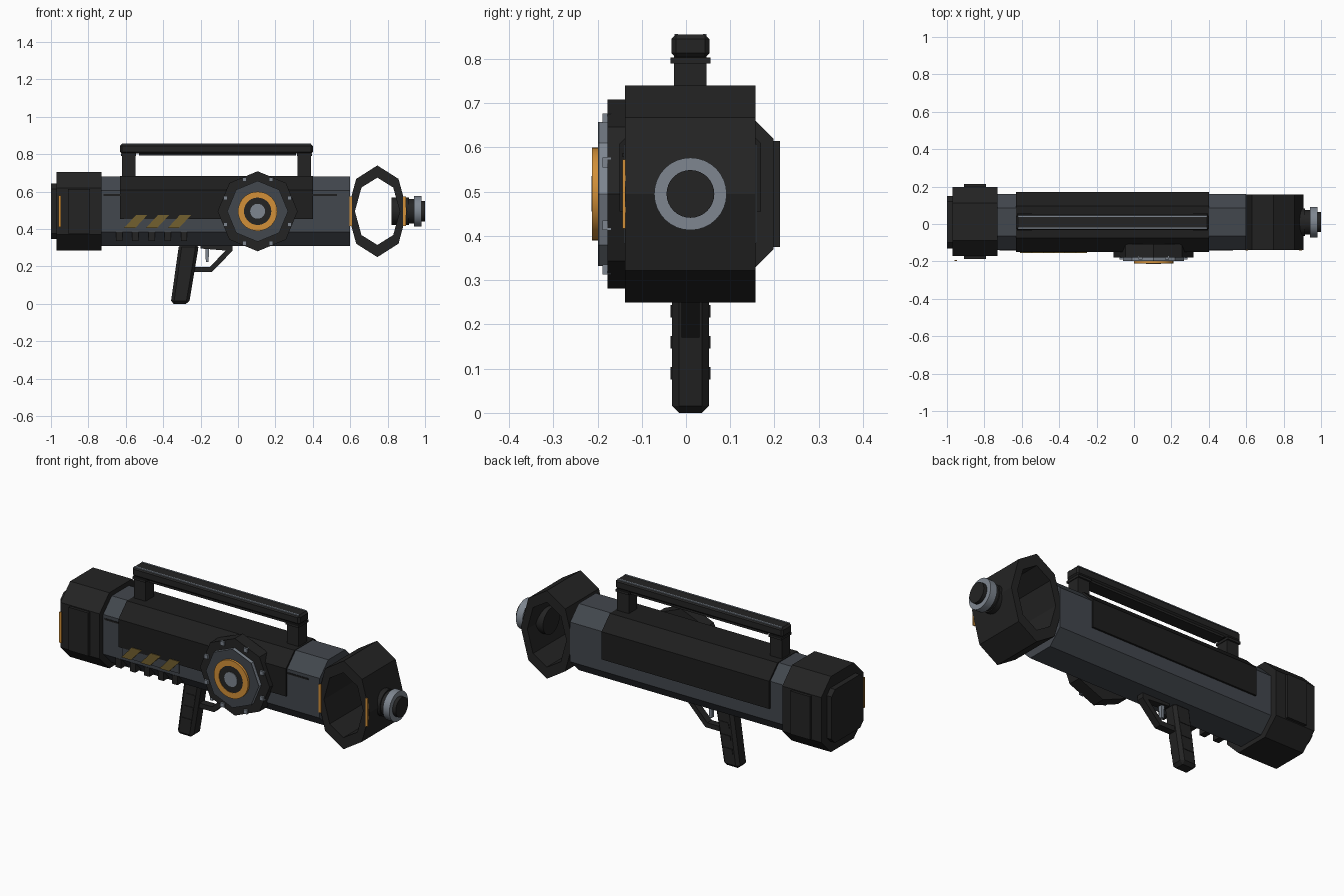
import bpy, math
from mathutils import Vector

if "Cube" in bpy.data.objects:
    bpy.data.objects.remove(bpy.data.objects["Cube"])

CY, CZ = 0.01, 0.495   # tube axis


def material(name, rgb):
    m = bpy.data.materials.new(name)
    m.diffuse_color = (*rgb, 1)
    m.use_nodes = True
    m.node_tree.nodes["Principled BSDF"].inputs["Base Color"].default_value = m.diffuse_color
    return m


DARK = material("charcoal", (0.017, 0.017, 0.017))
COVER = material("soft_black", (0.013, 0.013, 0.013))
BODY = material("slate_grey", (0.055, 0.063, 0.075))
STEEL = material("steel_grey", (0.21, 0.24, 0.28))
ORANGE = material("orange", (0.65, 0.28, 0.04))
OLIVE = material("faded_yellow", (0.17, 0.115, 0.028))


def place(axis, u, v, w):
    """Profile (u, v) swept along axis at position w."""
    return {"x": (w, u, v), "y": (u, w, v), "z": (u, v, w)}[axis]


def finish(name, verts, faces, mat, bevel=0, smooth=False):
    me = bpy.data.meshes.new(name)
    me.from_pydata(verts, [], faces)
    me.materials.append(mat)
    ob = bpy.data.objects.new(name, me)
    bpy.context.collection.objects.link(ob)
    bpy.ops.object.select_all(action="DESELECT")
    ob.select_set(True)
    bpy.context.view_layer.objects.active = ob
    bpy.ops.object.mode_set(mode="EDIT")
    bpy.ops.mesh.select_all(action="SELECT")
    bpy.ops.mesh.normals_make_consistent(inside=False)
    bpy.ops.object.mode_set(mode="OBJECT")
    if bevel:
        b = ob.modifiers.new("bevel", "BEVEL")
        b.width, b.segments = bevel, 1
    if smooth:
        bpy.ops.object.shade_smooth_by_angle(angle=math.radians(35))
    return ob


def prism(name, pts, axis, a, b, mat, bevel=0, smooth=False):
    n = len(pts)
    verts = [place(axis, u, v, w) for w in (a, b) for u, v in pts]
    faces = [tuple(range(n)), tuple(range(n, 2 * n))]
    faces += [(i, (i + 1) % n, n + (i + 1) % n, n + i) for i in range(n)]
    return finish(name, verts, faces, mat, bevel, smooth)


def ring(name, outer, inner, axis, a, b, mat, smooth=False):
    n = len(outer)
    verts = [place(axis, u, v, w) for w in (a, b) for p in (outer, inner) for u, v in p]
    faces = []
    for i in range(n):
        j = (i + 1) % n
        for p, q in ((0, 1), (1, 3), (3, 2), (2, 0)):
            faces.append((p * n + i, p * n + j, q * n + j, q * n + i))
    return finish(name, verts, faces, mat, 0, smooth)


def box(name, x0, x1, y0, y1, z0, z1, mat, bevel=0):
    return prism(name, [(x0, z0), (x1, z0), (x1, z1), (x0, z1)], "y", y0, y1, mat, bevel)


def ellipse(cu, cv, ru, rv, n):
    return [(cu + ru * math.cos(2 * math.pi * i / n), cv + rv * math.sin(2 * math.pi * i / n))
            for i in range(n)]


def chamfered(hy, hz, c, cy=CY):
    """Rectangle with cut corners around the tube axis."""
    q = [(hy, hz - c), (hy - c, hz)]
    q += [(-u, v) for u, v in reversed(q)]
    q += [(-u, -v) for u, v in q]
    return [(cy + u, CZ + v) for u, v in q]


# Main tube
prism("main_tube", chamfered(0.15, 0.185, 0.075), "x", -0.74, 0.6, BODY)

# Upper cover wrapped over the tube
half = [(0.16, -0.04), (0.16, 0.114), (0.086, 0.188)]
prism("upper_cover", [(CY + u, CZ + v) for u, v in half]
      + [(CY - u, CZ + v) for u, v in reversed(half)], "x", -0.63, 0.4, COVER)

# Rear cap, side bands and end plate
prism("rear_cap", chamfered(0.185, 0.21, 0.085, 0.013), "x", -0.97, -0.73, DARK)
for s, tag in ((-1, "front"), (1, "back")):
    y = 0.013 + s * 0.18
    box("cap_band_" + tag, -0.91, -0.79, min(y, y + s * 0.02), max(y, y + s * 0.02),
        0.375, 0.615, DARK)
prism("rear_end_plate", chamfered(0.14, 0.148, 0.03), "x", -1.0, -0.97, DARK)

# Muzzle frame with its open centre
ring("muzzle_frame", ellipse(0.745, CZ, 0.16, 0.245, 8), ellipse(0.745, CZ, 0.12, 0.18, 8),
     "y", -0.138, 0.157, DARK)

# Muzzle nozzle, stepped along x
for name, r, a, b, mat in (("nozzle_base", 0.073, 0.82, 0.915, DARK),
                           ("nozzle_neck", 0.066, 0.91, 0.945, DARK),
                           ("nozzle_tip", 0.054, 0.94, 1.0, DARK)):
    prism(name, ellipse(CY, CZ, r, r, 32), "x", a, b, mat, smooth=True)
ring("nozzle_collar", ellipse(CY, CZ, 0.082, 0.082, 32), ellipse(CY, CZ, 0.054, 0.054, 32),
     "x", 0.94, 0.98, STEEL, True)

# Orange marker strips
for i, (x, y, h) in enumerate(((-0.953, -0.196, 0.085), (0.602, -0.141, 0.078),
                               (0.89, -0.141, 0.078))):
    box(f"marker_strip_{i}", x - 0.007, x + 0.007, y - 0.002, y + 0.004, CZ - h, CZ + h, ORANGE)

# Dark slots near both ends of the tube
for i, (a, b) in enumerate(((-0.72, -0.63), (0.4, 0.53))):
    box(f"tube_slot_{i}", a, b, -0.143, -0.138, 0.578, 0.587, COVER)

# Slanted warning stripes
for i in range(3):
    x = -0.61 + 0.117 * i
    prism(f"warning_stripe_{i}", [(x, 0.405), (x + 0.06, 0.405), (x + 0.125, 0.475),
                                  (x + 0.065, 0.475)], "y", -0.154, -0.147, OLIVE)
box("stripe_backing", -0.61, -0.26, -0.147, -0.138, 0.405, 0.475, BODY)

# Lower rail blocks
for i in range(5):
    x = -0.635 + 0.0865 * i
    box(f"rail_block_{i}", x - 0.017, x + 0.017, -0.142, -0.08, 0.335, 0.385, DARK)

# Carry handle
box("handle_bar", -0.63, 0.4, -0.033, 0.053, 0.803, 0.855, DARK, 0.01)
box("handle_underside", -0.53, 0.31, -0.025, 0.045, 0.793, 0.806, DARK)
for i, x in enumerate((-0.585, 0.355)):
    box(f"handle_post_{i}", x - 0.036, x + 0.036, -0.027, 0.046, 0.67, 0.81, DARK)
    box(f"handle_post_flange_{i}", x - 0.04, x + 0.04, -0.035, 0.055, 0.79, 0.803, DARK)
for i, y in enumerate((-0.022, 0.042)):
    box(f"handle_trim_{i}", -0.62, 0.39, y - 0.004, y + 0.004, 0.85, 0.857, STEEL)

# Pistol grip with ridges
prism("grip", [(-0.315, 0.32), (-0.21, 0.32), (-0.215, 0.28), (-0.262, 0.0), (-0.36, 0.0),
               (-0.325, 0.25)], "y", -0.032, 0.052, DARK, 0.016)
for i, z in enumerate((0.09, 0.16, 0.23)):
    c = -0.31 + 0.16 * z
    prism(f"grip_ridge_{i}", [(c - 0.03, z - 0.014), (c + 0.03, z - 0.014),
                              (c + 0.035, z + 0.014), (c - 0.025, z + 0.014)],
          "y", -0.035, 0.055, DARK)

# Trigger and guard
prism("trigger_guard", [(-0.03, 0.32), (-0.03, 0.283), (-0.14, 0.17), (-0.24, 0.17),
                        (-0.24, 0.197), (-0.152, 0.197), (-0.065, 0.285), (-0.2, 0.296),
                        (-0.2, 0.32)], "y", -0.01, 0.03, DARK)
prism("trigger", [(-0.175, 0.31), (-0.155, 0.31), (-0.157, 0.225), (-0.172, 0.225)],
      "y", 0.0, 0.02, STEEL)

# Side dial: octagonal housing, rim, face, rings and hub
DX = 0.105
prism("dial_housing", ellipse(DX, CZ, 0.214, 0.214, 8), "y", -0.178, -0.107, DARK)
prism("dial_rim", ellipse(DX, CZ, 0.163, 0.163, 8), "y", -0.196, -0.17, STEEL)
prism("dial_face", ellipse(DX, CZ, 0.163, 0.163, 8), "y", -0.199, -0.196, BODY)
ring("dial_ring", ellipse(DX, CZ, 0.105, 0.105, 40), ellipse(DX, CZ, 0.073, 0.073, 40),
     "y", -0.212, -0.19, ORANGE, True)
prism("dial_core", ellipse(DX, CZ, 0.074, 0.074, 40), "y", -0.21, -0.19, DARK, smooth=True)
prism("dial_hub", ellipse(DX, CZ, 0.04, 0.04, 24), "y", -0.214, -0.2, STEEL, smooth=True)
for i in range(8):
    a = math.radians(22.5 + 45 * i)
    x, z = DX + 0.185 * math.cos(a), CZ + 0.185 * math.sin(a)
    box(f"dial_bolt_{i}", x - 0.011, x + 0.011, -0.189, -0.17, z - 0.011, z + 0.011, STEEL)
